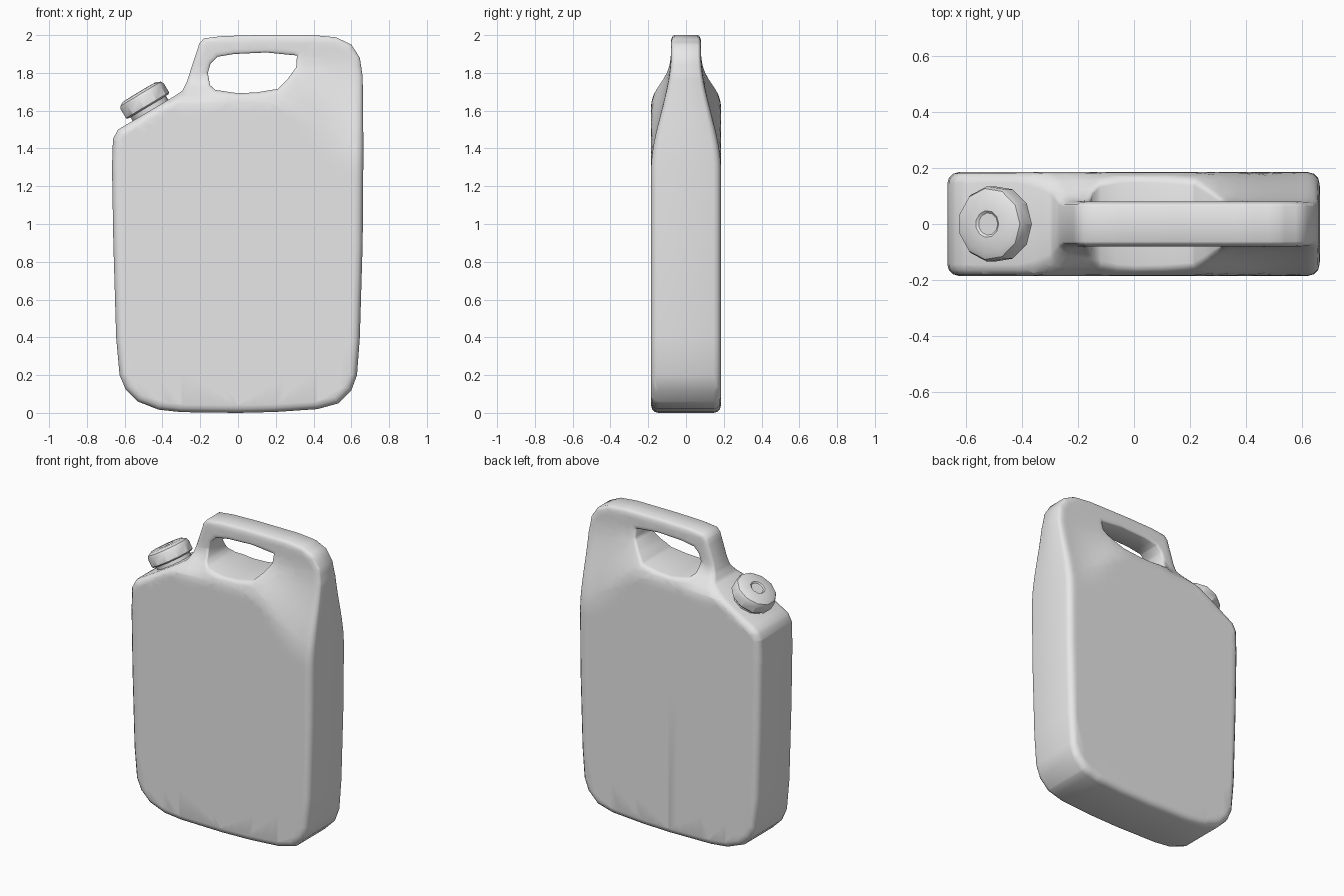
import bpy, bmesh, math
from mathutils import Vector, Matrix

if "Cube" in bpy.data.objects:
    bpy.data.objects.remove(bpy.data.objects["Cube"])

grey = bpy.data.materials.new("grey plastic")
grey.diffuse_color = (0.8, 0.8, 0.8, 1)
grey.use_nodes = True
grey.node_tree.nodes["Principled BSDF"].inputs["Base Color"].default_value = grey.diffuse_color

HALF = 0.185  # half thickness of the body
OUTLINE = [(-.662, 1.45), (-.635, 1.5), (-.55, 1.55), (-.34, 1.675), (-.295, 1.705), (-.272, 1.75),
           (-.205, 1.955), (-.18, 1.983), (-.08, 1.995), (.1, 2), (.4, 2), (.52, 1.988),
           (.6, 1.95), (.645, 1.88), (.66, 1.78), (.664, 1.4), (.66, .9), (.645, .4), (.63, .2),
           (.6, .12), (.53, .05), (.42, .02), (.2, .005), (0, 0), (-.3, .004), (-.42, .017),
           (-.53, .06), (-.595, .125), (-.627, .2), (-.645, .4), (-.66, .9), (-.667, 1.3)]
HOLE = [(-.16, 1.8), (-.145, 1.85), (-.11, 1.885), (-.02, 1.9), (.15, 1.908), (.312, 1.892),
        (.308, 1.83), (.265, 1.77), (.21, 1.715), (.1, 1.697), (0, 1.692), (-.12, 1.71), (-.148, 1.735)]


def offset(pts, d):
    """Move a clockwise loop inward by d with mitred corners."""
    out, n = [], len(pts)
    for i in range(n):
        a, b, c = (Vector(pts[k % n]) for k in (i - 1, i, i + 1))
        e1, e2 = (b - a).normalized(), (c - b).normalized()
        n1, n2 = Vector((e1.y, -e1.x)), Vector((e2.y, -e2.x))
        out.append(b + (n1 + n2) * d / (1 + n1.dot(n2)))
    return out


def smooth(t):
    t = min(1, max(0, t))
    return t * t * (3 - 2 * t)


def half_depth(x, z):
    """Thickness narrows towards the handle, earlier down the right-hand side."""
    z0 = 1.62 - 0.34 * smooth((x - 0.2) / 0.42)
    z1 = 1.79 + 0.11 * smooth((x + 0.2) / 0.15)
    return HALF + (0.08 - HALF) * smooth((z - z0) / (z1 - z0))


def finish(bm, name, angle):
    bmesh.ops.recalc_face_normals(bm, faces=bm.faces)
    me = bpy.data.meshes.new(name)
    bm.to_mesh(me)
    bm.free()
    ob = bpy.data.objects.new(name, me)
    bpy.context.collection.objects.link(ob)
    me.materials.append(grey)
    bpy.ops.object.select_all(action='DESELECT')
    ob.select_set(True)
    bpy.context.view_layer.objects.active = ob
    bpy.ops.object.shade_smooth_by_angle(angle=math.radians(angle))
    return ob


# Can body with handle opening: rounded rim rings, then filled front and back
bm = bmesh.new()
caps = {-1: [], 1: []}
for pts, r, sign in ((OUTLINE, 0.04, 1), (HOLE, 0.022, -1)):
    arc = [(r * (1 - math.cos(a)), HALF - r * (1 - math.sin(a)))
           for a in (math.radians(k) for k in (0, 30, 60, 90))]
    rows = [(i, -y) for i, y in reversed(arc)] + arc
    rings = [[bm.verts.new((p.x, y, p.y)) for p in offset(pts, sign * i)] for i, y in rows]
    n = len(pts)
    for a, b in zip(rings, rings[1:]):
        for k in range(n):
            bm.faces.new((a[k], a[(k + 1) % n], b[(k + 1) % n], b[k]))
    for side, ring in ((-1, rings[0]), (1, rings[-1])):
        caps[side] += [bm.edges.get((ring[k], ring[(k + 1) % n])) for k in range(n)]
for side in caps:
    bmesh.ops.triangle_fill(bm, edges=caps[side], use_beauty=True, normal=(0, side, 0))

# Slice the upper part finely so that it can be pinched into the handle
cuts = [((0, 0, 1.2 + 0.04 * k), (0, 0, 1)) for k in range(20)]
cuts += [((-0.6 + 0.06 * k, 0, 0), (1, 0, 0)) for k in range(21)]
for co, no in cuts:
    bmesh.ops.bisect_plane(bm, geom=bm.verts[:] + bm.edges[:] + bm.faces[:], dist=1e-5,
                           plane_co=co, plane_no=no)
for v in bm.verts:
    v.co.y *= half_depth(v.co.x, v.co.z) / HALF
bmesh.ops.remove_doubles(bm, verts=bm.verts, dist=1e-5)
finish(bm, "can_body", 50)


def lathe(name, profile, sides, angle):
    """Turn (radius, height) points around the tilted spout axis."""
    bm = bmesh.new()
    rings = [[bm.verts.new((r * math.cos(2 * math.pi * k / sides), r * math.sin(2 * math.pi * k / sides), h))
              for k in range(sides)] for r, h in profile]
    for a, b in zip(rings, rings[1:]):
        for k in range(sides):
            bm.faces.new((a[k], a[(k + 1) % sides], b[(k + 1) % sides], b[k]))
    bm.faces.new(rings[0])
    bm.faces.new(rings[-1])
    tilt = Matrix.Translation((-0.465, 0, 1.6)) @ Matrix.Rotation(math.radians(-31), 4, 'Y')
    bmesh.ops.transform(bm, matrix=tilt, verts=bm.verts)
    finish(bm, name, angle)


# Spout neck and screw cap with a shallow dimple
lathe("spout_neck", [(.112, -.03), (.112, .04)], 11, 50)
lathe("screw_cap", [(.128, .024), (.136, .032), (.136, .085), (.128, .102), (.105, .114),
                    (.048, .116), (.04, .109)], 11, 30)
